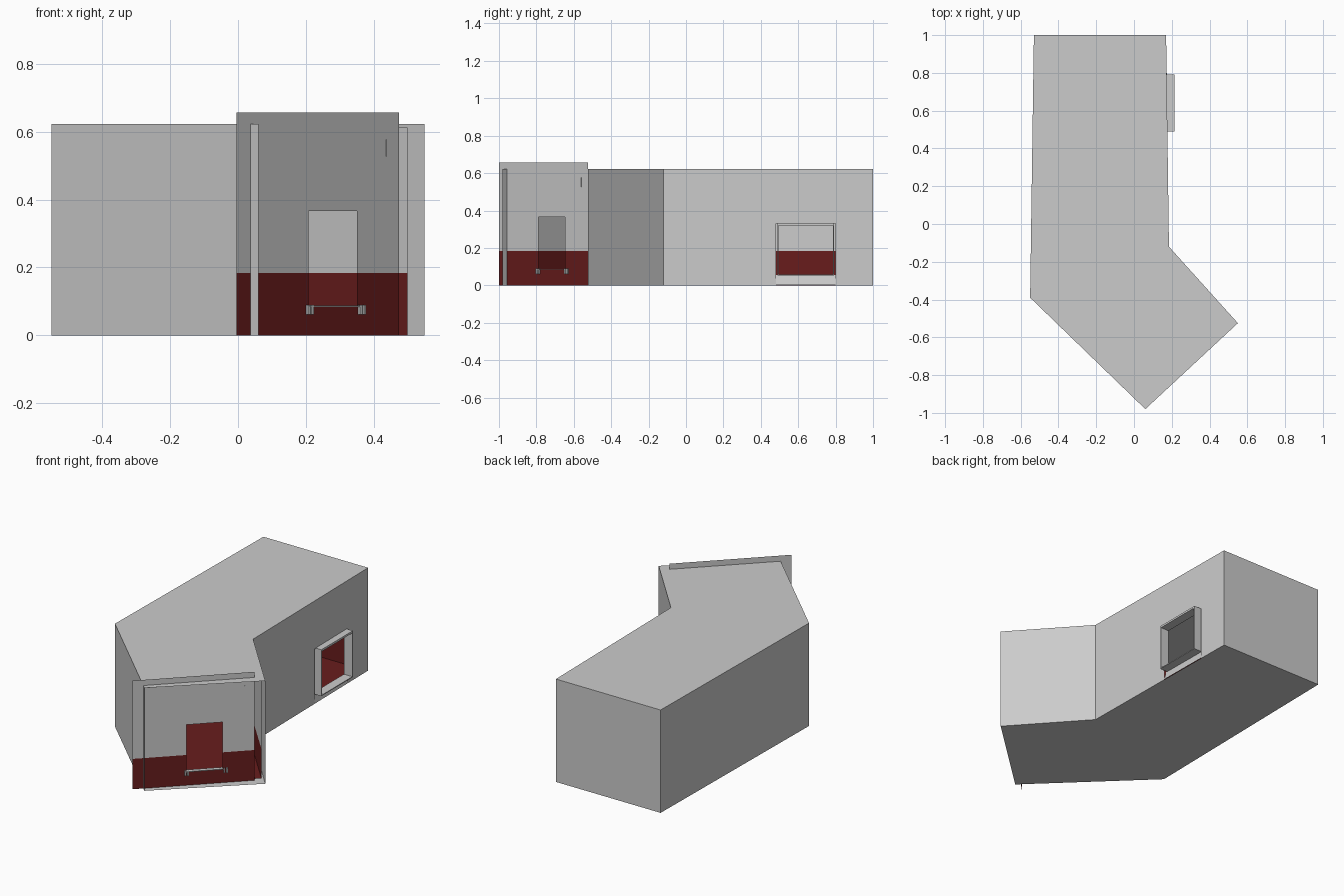
import bpy
import bmesh
import math
from mathutils import Vector

if "Cube" in bpy.data.objects:
    bpy.data.objects.remove(bpy.data.objects["Cube"])

red = bpy.data.materials.new("dark_red_paint")
red.diffuse_color = (0.14, 0.012, 0.012, 1)
red.use_nodes = True
red.node_tree.nodes["Principled BSDF"].inputs["Base Color"].default_value = red.diffuse_color
grey = bpy.data.materials.new("plain_grey")
grey.diffuse_color = (0.8, 0.8, 0.8, 1)
grey.use_nodes = True
grey.node_tree.nodes["Principled BSDF"].inputs["Base Color"].default_value = grey.diffuse_color

H = 0.622       # shell height
DADO = 0.183    # top of the red paint


def finish(bm, name, mats=()):
    mesh = bpy.data.meshes.new(name)
    bm.to_mesh(mesh)
    bm.free()
    for m in mats:
        mesh.materials.append(m)
    ob = bpy.data.objects.new(name, mesh)
    bpy.context.collection.objects.link(ob)
    return ob


def wall(name, a, b, z1, painted=False, hole=None):
    """Upright sheet from a to b; hole = (u0, u1, z0, z1), u measured along the wall."""
    a, b = Vector(a), Vector(b)
    length = (b - a).length
    d = (b - a) / length
    us, zs = {0, length}, {0, z1}
    if hole:
        us |= {hole[0], hole[1]}
        zs |= {hole[2], hole[3]}
    if painted:
        zs.add(DADO)
    us, zs = sorted(us), sorted(zs)
    bm = bmesh.new()
    for u0, u1 in zip(us, us[1:]):
        for w0, w1 in zip(zs, zs[1:]):
            uc, wc = (u0 + u1) / 2, (w0 + w1) / 2
            if hole and hole[0] < uc < hole[1] and hole[2] < wc < hole[3]:
                continue
            vs = [bm.verts.new((*(a + d * u), z))
                  for u, z in ((u0, w0), (u1, w0), (u1, w1), (u0, w1))]
            f = bm.faces.new(vs)
            f.material_index = 1 if painted and wc < DADO else 0
    bmesh.ops.remove_doubles(bm, verts=bm.verts, dist=1e-5)
    return finish(bm, name, (grey, red) if painted else ())


def slab(name, pts, z, up=True, mats=()):
    bm = bmesh.new()
    f = bm.faces.new([bm.verts.new((x, y, z)) for x, y in pts])
    f.normal_update()
    if (f.normal.z > 0) != up:
        f.normal_flip()
    return finish(bm, name, mats)


def box(name, centre, size, turn=0):
    bm = bmesh.new()
    bmesh.ops.create_cube(bm, size=1)
    bmesh.ops.scale(bm, vec=size, verts=bm.verts)
    ob = finish(bm, name)
    ob.location = centre
    ob.rotation_euler.z = turn
    return ob


# Outer shell, open on the front right diagonal
plan = [(0.06, -0.98), (-0.55, -0.39), (-0.53, 1.0),
        (0.17, 1.0), (0.185, -0.12), (0.55, -0.525)]
slab("shell_floor", plan, 0, up=False)
slab("shell_roof", plan, H)
for i, side in enumerate(("front_left", "left", "back", "right", "front_right")):
    hole = (0.20, 0.52, 0, 0.33) if side == "right" else None
    wall("shell_wall_" + side, plan[i], plan[i + 1], H, hole=hole)

# Inner lining with red lower half
room = [(0.045, -0.94), (-0.535, -0.38), (-0.515, 0.985),
        (0.155, 0.985), (0.17, -0.126), (0.50, -0.49)]
slab("red_floor", room, 0.006, mats=(red,))
for i, side in enumerate(("front_left", "left", "back", "right", "front_right")):
    hole = (0.195, 0.495, 0.055, 0.325) if side == "right" else None
    wall("lining_" + side, room[i], room[i + 1], H - 0.01, painted=True, hole=hole)

# Front panel, set back in the opening and taller than the shell
A, B = Vector((-0.005, -1.0)), Vector((0.475, -0.523))
along = (B - A).normalized()
out = Vector((along.y, -along.x))
turn = math.atan2(along.y, along.x)
k = (B - A).length / 0.48
wall("front_panel", A, B, 0.656, painted=True,
     hole=(0.212 * k, 0.355 * k, 0.088, 0.366))


def on_panel(x, off=0):
    return A + along * ((x + 0.005) * k) + out * off


# Front window shelf, its brackets and a small slot strip
box("front_sill", (*on_panel(0.2785), 0.086), (0.205, 0.024, 0.004), turn)
for x in (0.203, 0.213, 0.356, 0.367):
    box("sill_bracket", (*on_panel(x, 0.004), 0.075), (0.009, 0.012, 0.028), turn)
box("slot_strip", (*on_panel(0.437, 0.001), 0.552), (0.003, 0.003, 0.05), turn)

# Side window: deep box frame standing proud of the wall
for y in (0.492, 0.788):
    box("side_window_jamb", (0.187, y, 0.192), (0.056, 0.006, 0.274))
box("side_window_head", (0.187, 0.64, 0.327), (0.056, 0.302, 0.012))
box("side_window_sill", (0.187, 0.64, 0.055), (0.056, 0.302, 0.005))

# Sloping apron below the side window
bm = bmesh.new()
bm.faces.new([bm.verts.new(v) for v in ((0.178, 0.48, 0.001), (0.174, 0.80, 0.001),
                                        (0.160, 0.80, 0.055), (0.164, 0.48, 0.055))])
finish(bm, "side_window_apron")
